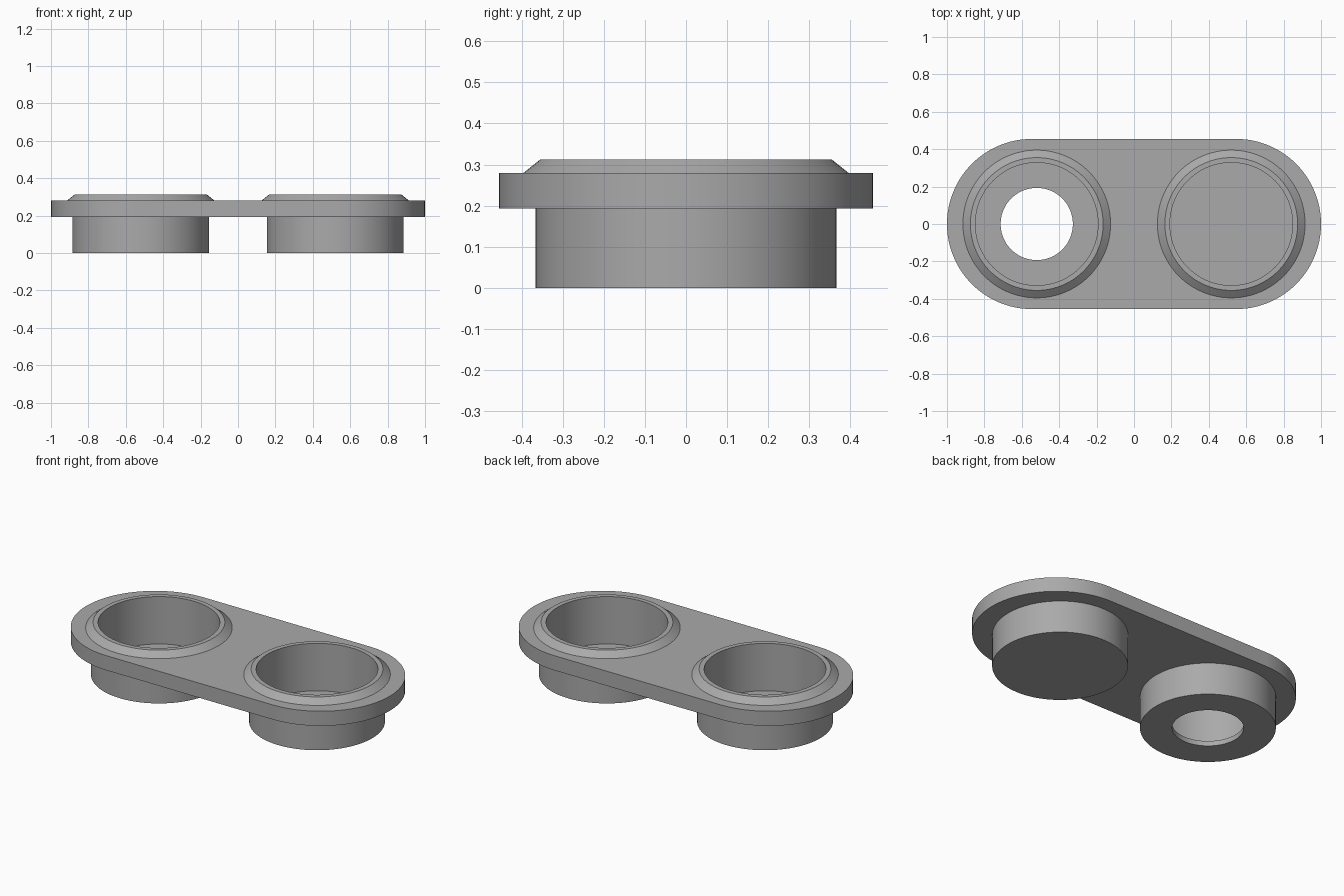
import bpy
import bmesh
import math

cube = bpy.data.objects.get("Cube")
if cube:
    bpy.data.objects.remove(cube, do_unlink=True)

SEGMENTS = 96
CUP_X = 0.52          # distance of each cup from the middle
PLATE_R = 0.455       # rounded end of the plate
PLATE_LOW, PLATE_TOP = 0.193, 0.28
INNER_R, OUTER_R = 0.328, 0.366
FLOOR = 0.03

grey = bpy.data.materials.new("plain grey")
grey.use_nodes = True
colour = (0.4, 0.4, 0.4, 1)
grey.diffuse_color = colour
grey.node_tree.nodes["Principled BSDF"].inputs["Base Color"].default_value = colour


def finish(obj):
    obj.data.materials.clear()
    obj.data.materials.append(grey)
    bpy.ops.object.select_all(action='DESELECT')
    obj.select_set(True)
    bpy.context.view_layer.objects.active = obj
    bpy.ops.object.shade_smooth_by_angle(angle=math.radians(25))


def arc(cx, radius, start, end, count):
    angles = [start + (end - start) * i / count for i in range(count + 1)]
    return [(cx + radius * math.cos(a), radius * math.sin(a)) for a in angles]


def lathe(name, profile, cx):
    """Spin a profile of (radius, height) points around a vertical axis."""
    bm = bmesh.new()
    verts = [bm.verts.new((r, 0, z)) for r, z in profile]
    edges = [bm.edges.new(pair) for pair in zip(verts, verts[1:])]
    bmesh.ops.spin(bm, geom=verts + edges, cent=(0, 0, 0), axis=(0, 0, 1),
                   angle=math.tau, steps=SEGMENTS, use_duplicate=False)
    bmesh.ops.remove_doubles(bm, verts=bm.verts, dist=1e-5)
    bmesh.ops.recalc_face_normals(bm, faces=bm.faces)
    mesh = bpy.data.meshes.new(name)
    bm.to_mesh(mesh)
    bm.free()
    obj = bpy.data.objects.new(name, mesh)
    bpy.context.collection.objects.link(obj)
    obj.location.x = cx
    finish(obj)


# Connecting plate: rounded outline with two round openings
half = math.pi / 2
end_x = 1 - PLATE_R
outline = (arc(end_x, PLATE_R, -half, half, SEGMENTS // 2)
           + arc(-end_x, PLATE_R, half, 3 * half, SEGMENTS // 2))
openings = [arc(side * CUP_X, OUTER_R - 0.01, 0, math.tau, SEGMENTS)[:-1]
            for side in (-1, 1)]
curve = bpy.data.curves.new("connecting_plate", 'CURVE')
curve.dimensions = '2D'
curve.fill_mode = 'BOTH'
curve.extrude = (PLATE_TOP - PLATE_LOW) / 2
for loop in [outline] + openings:
    spline = curve.splines.new('POLY')
    spline.points.add(len(loop) - 1)
    spline.use_cyclic_u = True
    for point, (x, y) in zip(spline.points, loop):
        point.co = (x, y, 0, 1)
plate = bpy.data.objects.new("connecting_plate", curve)
bpy.context.collection.objects.link(plate)
plate.location.z = (PLATE_LOW + PLATE_TOP) / 2
bpy.ops.object.select_all(action='DESELECT')
plate.select_set(True)
bpy.context.view_layer.objects.active = plate
bpy.ops.object.convert(target='MESH')
plate = bpy.context.view_layer.objects.active
bm = bmesh.new()
bm.from_mesh(plate.data)
bmesh.ops.remove_doubles(bm, verts=bm.verts, dist=1e-5)
bmesh.ops.recalc_face_normals(bm, faces=bm.faces)
bm.to_mesh(plate.data)
bm.free()
finish(plate)

# Cups: outer wall, sloped rim collar, inner wall and floor
wall = [(OUTER_R, 0), (OUTER_R, PLATE_TOP), (0.395, PLATE_TOP),
        (0.355, 0.312), (INNER_R, 0.312), (INNER_R, FLOOR)]
lathe("closed_cup", [(0, 0)] + wall + [(0, FLOOR)], CUP_X)
hole = 0.193
lathe("open_cup", [(hole, 0)] + wall + [(hole, FLOOR), (hole, 0)], -CUP_X)
